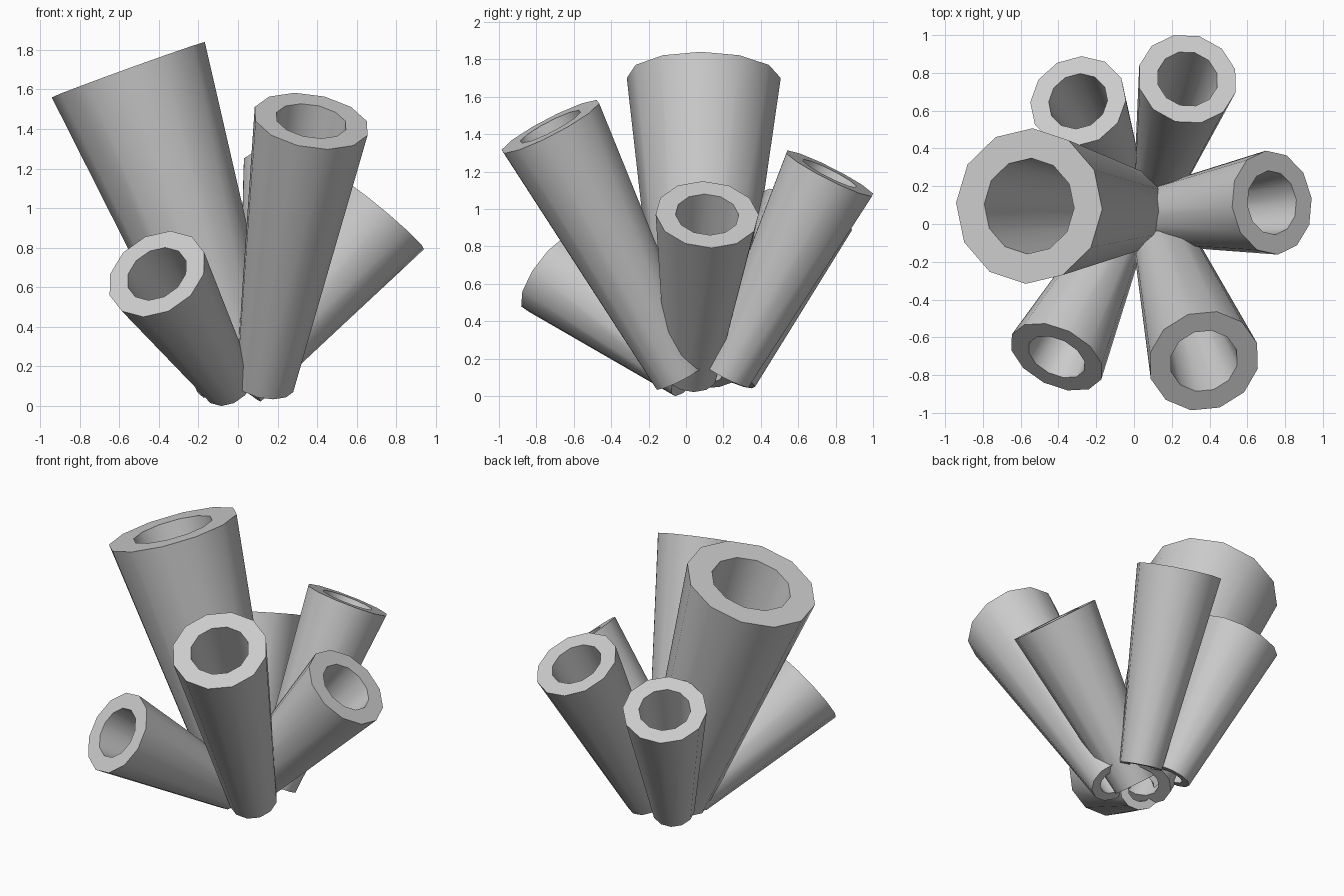
import bpy, bmesh, math
from mathutils import Vector

if "Cube" in bpy.data.objects:
    bpy.data.objects.remove(bpy.data.objects["Cube"])

SIDES = 12
BORE = 0.615  # inner radius as a share of the outer radius


def tube(name, bottom, top, r_top, r_bottom):
    """Flared hollow tube between two points, open at both ends."""
    bottom, top = Vector(bottom), Vector(top)
    turn = (top - bottom).to_track_quat('Z', 'Y')
    bm = bmesh.new()

    def ring(centre, r):
        return [bm.verts.new(centre + turn @ Vector((r * math.cos(a), r * math.sin(a), 0)))
                for a in (2 * math.pi * i / SIDES for i in range(SIDES))]

    # outer wall, top lip, bore, bottom lip
    rings = [ring(bottom, r_bottom), ring(top, r_top),
             ring(top, r_top * BORE), ring(bottom, r_bottom * BORE)]
    for k in range(4):
        a, b = rings[k], rings[(k + 1) % 4]
        for i in range(SIDES):
            j = (i + 1) % SIDES
            bm.faces.new((a[i], a[j], b[j], b[i]))
    bmesh.ops.recalc_face_normals(bm, faces=bm.faces)
    mesh = bpy.data.meshes.new(name)
    bm.to_mesh(mesh)
    bm.free()
    obj = bpy.data.objects.new(name, mesh)
    bpy.context.collection.objects.link(obj)
    bpy.ops.object.select_all(action='DESELECT')
    obj.select_set(True)
    bpy.context.view_layer.objects.active = obj
    bpy.ops.object.shade_smooth_by_angle(angle=math.radians(40))


# cluster of six tubes fanning out from a common base
tube("large_left_tube", (0.02, 0.07, 0.11), (-0.555, 0.095, 1.70), 0.412, 0.207)
tube("front_right_tube", (0.135, -0.03, 0.105), (0.37, -0.725, 1.44), 0.297, 0.15)
tube("front_left_tube", (-0.05, 0.01, 0.108), (-0.41, -0.704, 0.667), 0.265, 0.133)
tube("right_tube", (0.01, 0.03, 0.11), (0.73, 0.113, 0.97), 0.277, 0.138)
tube("back_right_tube", (0.13, 0.22, 0.107), (0.283, 0.768, 1.19), 0.265, 0.133)
tube("back_left_tube", (-0.08, 0.25, 0.10), (-0.296, 0.65, 0.99), 0.26, 0.13)
